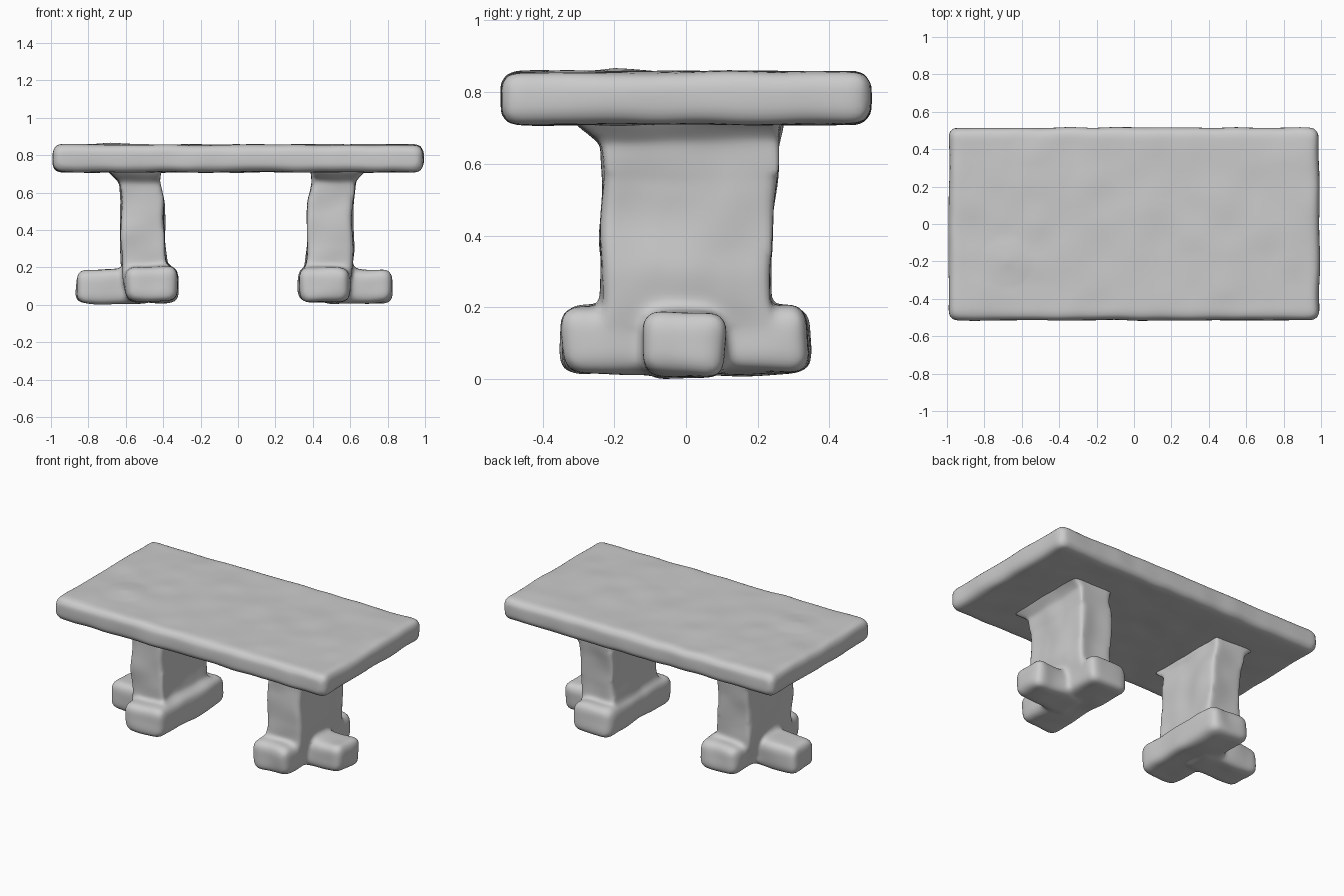
import bpy, bmesh
from mathutils import Vector, noise

cube = bpy.data.objects.get("Cube")
if cube:
    bpy.data.objects.remove(cube, do_unlink=True)

# One plain stone material
stone = bpy.data.materials.new("grey stone")
stone.use_nodes = True
GREY = (0.6, 0.6, 0.6, 1)
stone.diffuse_color = GREY
stone.node_tree.nodes["Principled BSDF"].inputs["Base Color"].default_value = GREY


def loft(bm, rings):
    """Closed block through rectangles given as (z, x0, x1, y0, y1)."""
    previous = None
    for z, x0, x1, y0, y1 in rings:
        ring = [bm.verts.new((x, y, z)) for x, y in
                ((x0, y0), (x1, y0), (x1, y1), (x0, y1))]
        if previous is None:
            bm.faces.new(ring[::-1])
        else:
            for i in range(4):
                j = (i + 1) % 4
                bm.faces.new((previous[i], previous[j], ring[j], ring[i]))
        previous = ring
    bm.faces.new(previous)


def block(bm, x0, x1, y0, y1, z0, z1, radius):
    """Box with rounded edges."""
    part = bmesh.new()
    loft(part, [(z0, x0, x1, y0, y1), (z1, x0, x1, y0, y1)])
    bmesh.ops.bevel(part, geom=part.edges[:], offset=radius, segments=4,
                    profile=0.5, affect='EDGES')
    mesh = bpy.data.meshes.new("part")
    part.to_mesh(mesh)
    part.free()
    bm.from_mesh(mesh)
    bpy.data.meshes.remove(mesh)


def finish(name, bm, voxel, smoothing, rough):
    """Fuse the blocks into one worn, smooth surface."""
    mesh = bpy.data.meshes.new(name)
    bm.to_mesh(mesh)
    bm.free()
    obj = bpy.data.objects.new(name, mesh)
    bpy.context.collection.objects.link(obj)
    remesh = obj.modifiers.new("fuse", 'REMESH')
    remesh.mode = 'VOXEL'
    remesh.voxel_size = voxel
    soften = obj.modifiers.new("soften", 'SMOOTH')
    soften.factor = 0.5
    soften.iterations = smoothing
    bpy.context.view_layer.update()
    graph = bpy.context.evaluated_depsgraph_get()
    obj.data = bpy.data.meshes.new_from_object(obj.evaluated_get(graph))
    obj.modifiers.clear()
    bpy.data.meshes.remove(mesh)
    obj.data.name = name
    for v in obj.data.vertices:
        v.co += noise.noise_vector(v.co * 6) * rough
    obj.data.materials.clear()
    obj.data.materials.append(stone)
    for face in obj.data.polygons:
        face.use_smooth = True
        face.material_index = 0
    return obj


# Slab with rounded rim
bm = bmesh.new()
block(bm, -0.99, 0.99, -0.515, 0.515, 0.71, 0.857, 0.045)
top = finish("table_top", bm, 0.016, 4, 0.006)
# Small worn lump near one corner
for v in top.data.vertices:
    if v.co.z > 0.84:
        distance = (v.co.xy - Vector((-0.68, -0.2))).length
        v.co.z += 0.012 * max(0, 1 - distance / 0.14)

# Upright, foot bar and outward stub of each pedestal
for name, s, inner, outer, stub in (("right_pedestal", -1, 0.39, 0.625, 0.865),
                                    ("left_pedestal", 1, 0.37, 0.615, 0.825)):
    def span(a, b):
        return min(s * a, s * b), max(s * a, s * b)

    bm = bmesh.new()
    loft(bm, [(0.1, *span(inner, outer - 0.02), -0.22, 0.22),
              (0.21, *span(inner - 0.01, outer - 0.005), -0.235, 0.235),
              (0.3, *span(inner, outer), -0.235, 0.235),
              (0.55, *span(inner + 0.005, outer), -0.235, 0.25),
              (0.66, *span(inner + 0.03, outer + 0.01), -0.235, 0.26),
              (0.7, *span(inner + 0.025, outer + 0.05), -0.29, 0.265),
              (0.74, *span(inner + 0.02, outer + 0.09), -0.33, 0.27)])
    block(bm, *span(0.325, 0.6), -0.345, 0.345, 0.015, 0.205, 0.05)
    block(bm, *span(0.45, stub), -0.12, 0.11, 0.005, 0.187, 0.045)
    finish(name, bm, 0.014, 8, 0.012)
